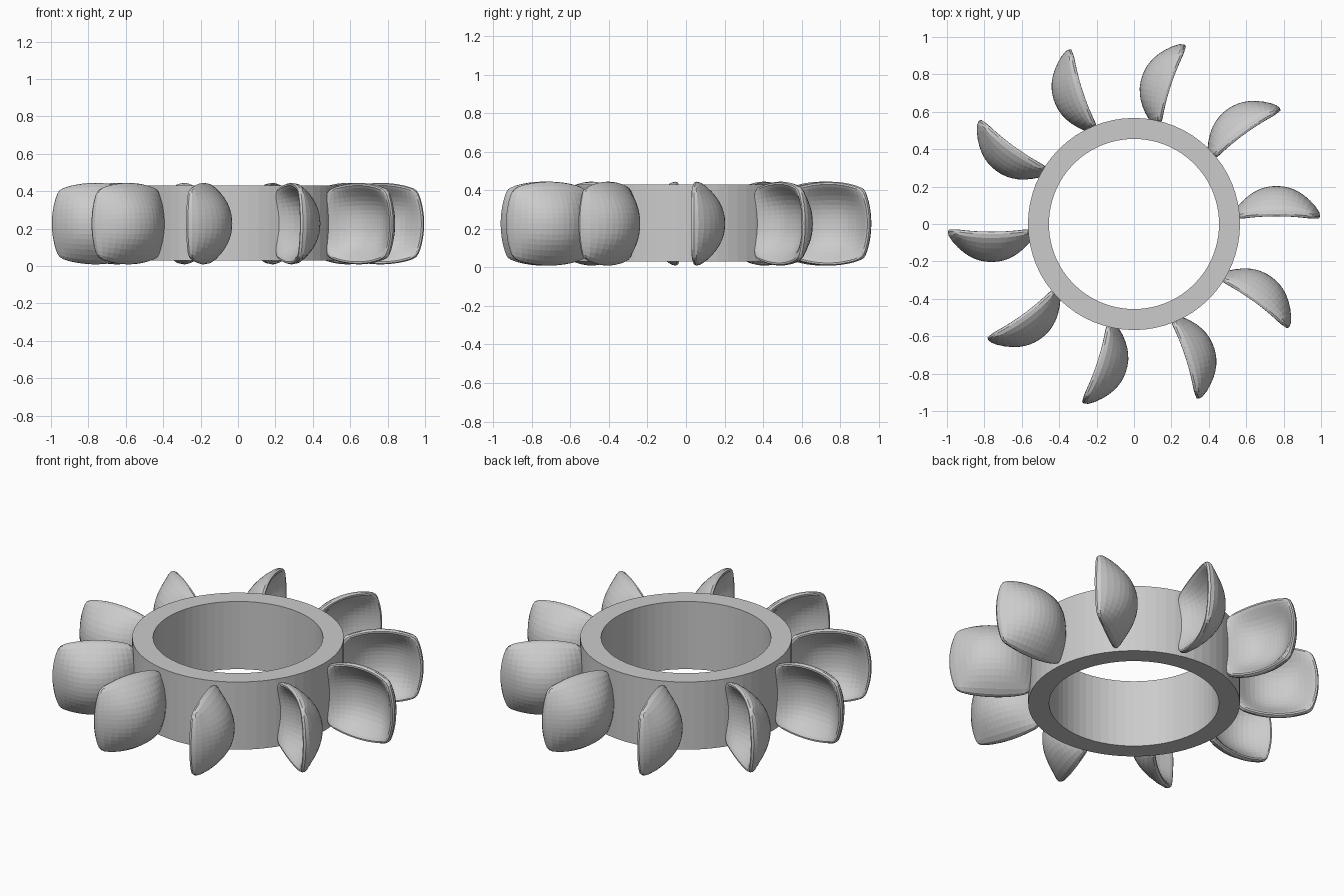
import bpy, bmesh, math
from mathutils import Matrix

if "Cube" in bpy.data.objects:
    bpy.data.objects.remove(bpy.data.objects["Cube"])

metal = bpy.data.materials.new("light_grey_metal")
metal.diffuse_color = (0.6, 0.6, 0.6, 1)
metal.use_nodes = True
metal.node_tree.nodes["Principled BSDF"].inputs["Base Color"].default_value = metal.diffuse_color


def finish(bm, name):
    bmesh.ops.recalc_face_normals(bm, faces=bm.faces)
    me = bpy.data.meshes.new(name)
    bm.to_mesh(me)
    bm.free()
    me.materials.append(metal)
    ob = bpy.data.objects.new(name, me)
    bpy.context.collection.objects.link(ob)
    return ob


# Hub ring: rectangular section swept round the axis
SEG = 64
bm = bmesh.new()
section = [(0.455, 0.03), (0.567, 0.03), (0.567, 0.43), (0.455, 0.43)]
rings = [[bm.verts.new((r * math.cos(i * math.tau / SEG), r * math.sin(i * math.tau / SEG), z))
          for r, z in section] for i in range(SEG)]
for i in range(SEG):
    p, q = rings[i], rings[(i + 1) % SEG]
    for k in range(4):
        m = (k + 1) % 4
        bm.faces.new((p[k], q[k], q[m], p[m]))
finish(bm, "hub_ring")

# Bucket: rounded-square bowl with an outer dome, inner hollow and rolled lip
N = 8
MID_R, MID_Z, HALF_R, HALF_Z = 0.762, 0.227, 0.241, 0.225


def place(a, b, y, scale):
    u = a * math.sqrt(1 - 0.3 * b * b) * scale
    v = b * math.sqrt(1 - 0.3 * a * a) * scale
    return (MID_R + HALF_R * u, y - 0.012 * a * a, MID_Z + HALF_Z * v)


def dome(a, b, p):
    return (1 - abs(a) ** p) * (1 - abs(b) ** p)


def grid(bm, base, height, power, scale):
    t = [-1 + 2 * i / N for i in range(N + 1)]
    g = [[bm.verts.new(place(a, b, base + height * dome(a, b, power), scale)) for b in t] for a in t]
    for i in range(N):
        for j in range(N):
            bm.faces.new((g[i][j], g[i + 1][j], g[i + 1][j + 1], g[i][j + 1]))
    return g


def border(g):
    return ([g[i][0] for i in range(N)] + [g[N][j] for j in range(N)]
            + [g[i][N] for i in range(N, 0, -1)] + [g[0][j] for j in range(N, 0, -1)])


def make_bucket(name):
    bm = bmesh.new()
    outer = border(grid(bm, 0.07, 0.137, 2.3, 1.0))
    inner = border(grid(bm, 0.045, 0.105, 2.6, 0.87))
    lip = []
    for o, n in zip(outer, inner):
        co = o.co.lerp(n.co, 0.35)
        co.y = o.co.y - 0.036
        lip.append(bm.verts.new(co))
    for p, q in ((outer, lip), (lip, inner)):
        for i in range(len(p)):
            j = (i + 1) % len(p)
            bm.faces.new((p[i], p[j], q[j], q[i]))
    ob = finish(bm, name)
    ob.modifiers.new("rounding", "SUBSURF").levels = 1
    ob.modifiers["rounding"].render_levels = 1
    return ob


# Ten buckets spaced evenly round the hub
first = make_bucket("bucket_1")
for k in range(1, 10):
    ob = first.copy()
    ob.name = f"bucket_{k + 1}"
    ob.matrix_world = Matrix.Rotation(k * math.tau / 10, 4, "Z")
    bpy.context.collection.objects.link(ob)
